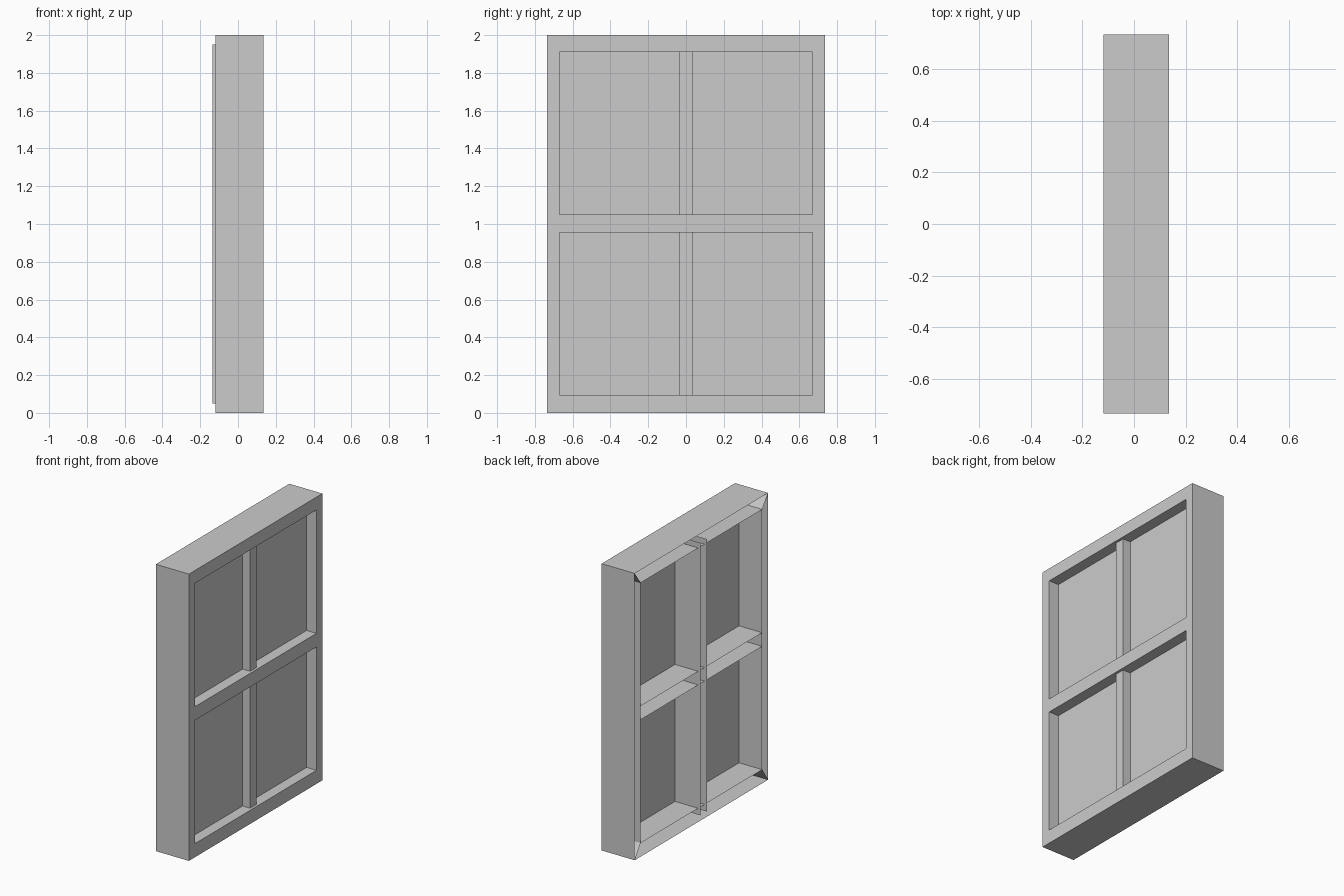
import bpy, bmesh

if "Cube" in bpy.data.objects:
    bpy.data.objects.remove(bpy.data.objects["Cube"])

FRONT, BACK = 0.136, -0.119      # frame depth along x
OY, IY = 0.735, 0.67             # outer and inner half widths
IZ0, IZ1 = 0.095, 1.91           # inner bottom and top
RAIL0, RAIL1 = 0.955, 1.05       # middle rail
GLASS_X = 0.06


def make(name, quads):
    """Object from quads, each a list of four (x, y, z) points."""
    bm = bmesh.new()
    for q in quads:
        bm.faces.new([bm.verts.new(p) for p in q])
    bmesh.ops.remove_doubles(bm, verts=bm.verts, dist=0.0001)
    me = bpy.data.meshes.new(name)
    bm.to_mesh(me)
    bm.free()
    ob = bpy.data.objects.new(name, me)
    bpy.context.collection.objects.link(ob)
    return ob


def wall(a, b, xf, xb):
    """Wall along a-b in the yz plane, from depth xf to depth xb."""
    return [(xf, *a), (xb, *a), (xb, *b), (xf, *b)]


def panel(x, y0, y1, z0, z1):
    """Flat panel facing +x."""
    return [(x, y0, z0), (x, y1, z0), (x, y1, z1), (x, y0, z1)]


# Outer frame: hollow channel open at the back, with mitred corners
outer = [(-OY, 0), (OY, 0), (OY, 2), (-OY, 2)]
inner = [(-IY, IZ0), (IY, IZ0), (IY, IZ1), (-IY, IZ1)]
quads = []
for i in range(4):
    j = (i + 1) % 4
    quads.append([(FRONT, *p) for p in (outer[i], outer[j], inner[j], inner[i])])
    quads.append(wall(outer[i], outer[j], FRONT, BACK))
    quads.append(wall(inner[j], inner[i], FRONT, BACK))
    quads.append(wall(outer[i], inner[i], FRONT, BACK))
make("outer_frame", quads)

# Middle rail: channel across the opening
make("middle_rail", [
    panel(FRONT, -IY, IY, RAIL0, RAIL1),
    wall((-IY, RAIL0), (IY, RAIL0), FRONT, BACK),
    wall((IY, RAIL1), (-IY, RAIL1), FRONT, BACK),
])

# Upright bar: channel set slightly back, open at back and ends
BY, BZ0, BZ1, BX = 0.035, 0.05, 1.95, 0.118
make("upright_bar", [
    panel(BX, -BY, BY, BZ0, BZ1),
    wall((BY, BZ0), (BY, BZ1), BX, -FRONT),
    wall((-BY, BZ1), (-BY, BZ0), BX, -FRONT),
])

# Glass panes
for name, z0, z1 in (("lower_pane", IZ0, RAIL0), ("upper_pane", RAIL1, IZ1)):
    make(name, [panel(GLASS_X, -IY, IY, z0, z1)])
